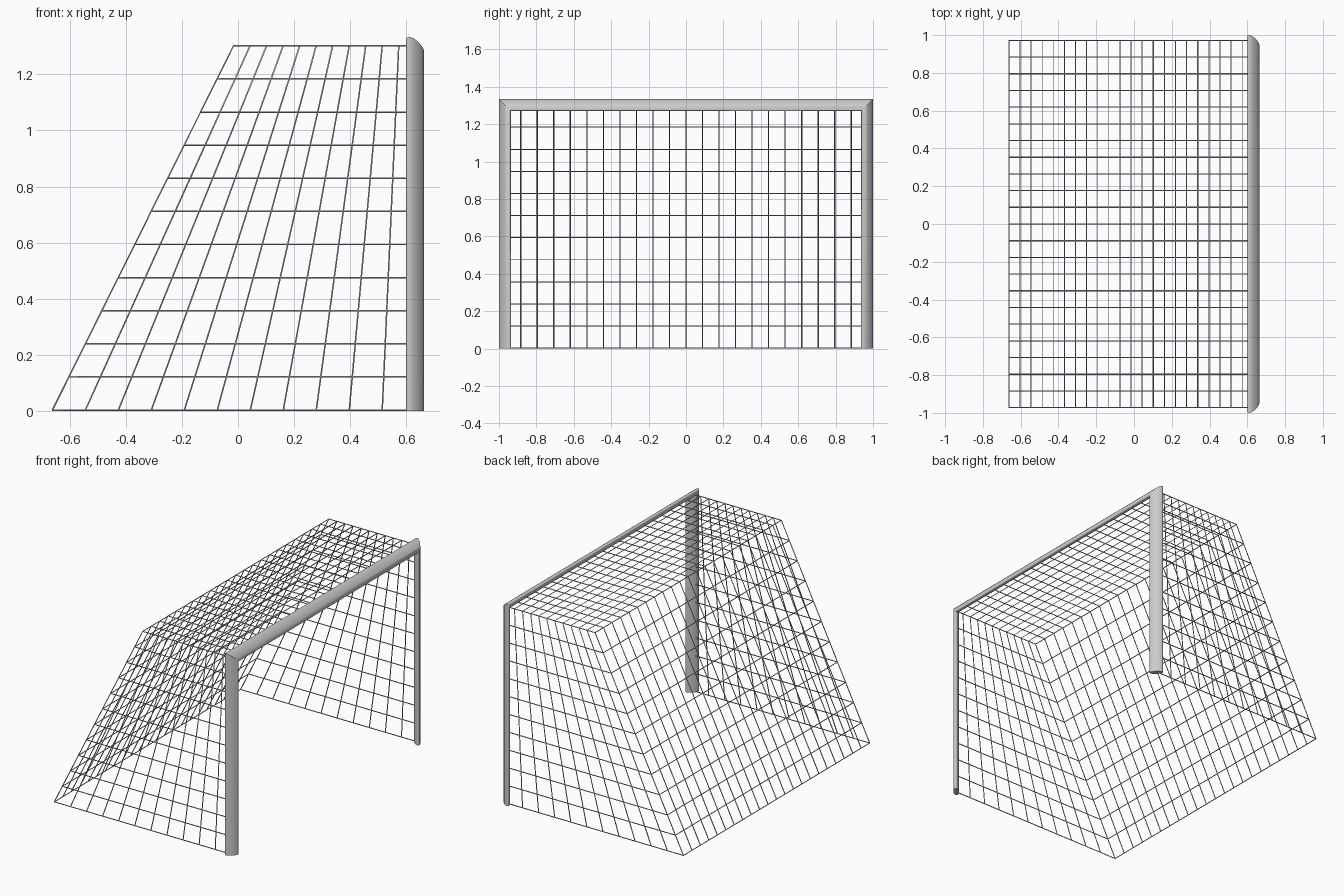
import bpy, bmesh
from math import sin, cos, pi
from mathutils import Vector

if "Cube" in bpy.data.objects:
    bpy.data.objects.remove(bpy.data.objects["Cube"])

R = 0.032                      # frame tube radius
SKEW = pi / 4                  # phase that flattens the posts diagonally
PX, PY, PZ = 0.632, 0.968, 1.302   # tube centre lines
CORD = 0.003                   # net cord radius
BOT = Vector((-0.662, 0, CORD))    # back bottom edge of net
TOP = Vector((-0.016, 0, PZ))      # back top edge of net
ROWS, COLS = 11, 22
NY = 0.972                     # half width of net


def add_object(name, data):
    ob = bpy.data.objects.new(name, data)
    bpy.context.collection.objects.link(ob)
    return ob


def at_y(p, y):
    return Vector((p.x, y, p.z))


# Goal frame: one tube swept up, across and down with mitred corners;
# its section is an oval leaning toward the outer back
SIDES = 24
bm = bmesh.new()
rings = []
for side, is_top in ((-1, 0), (-1, 1), (1, 1), (1, 0)):
    ring = []
    for i in range(SIDES):
        a = 2 * pi * i / SIDES
        out = R * sin(a - SKEW)
        ring.append(bm.verts.new((PX + R * cos(a), side * (PY + out),
                                  PZ + out if is_top else 0)))
    rings.append(ring)
for a, b in zip(rings, rings[1:]):
    for i in range(SIDES):
        j = (i + 1) % SIDES
        bm.faces.new((a[i], a[j], b[j], b[i]))
bm.faces.new(rings[0])
bm.faces.new(rings[-1])
bmesh.ops.recalc_face_normals(bm, faces=bm.faces)
mesh = bpy.data.meshes.new("goal_frame")
bm.to_mesh(mesh)
bm.free()
frame = add_object("goal_frame", mesh)
bpy.context.view_layer.objects.active = frame
frame.select_set(True)
bpy.ops.object.shade_smooth_by_angle(angle=0.6)
frame.select_set(False)


# Net cords: round bevelled poly curves
def make_net(name, paths):
    cu = bpy.data.curves.new(name, 'CURVE')
    cu.dimensions = '3D'
    cu.bevel_depth = CORD
    cu.bevel_resolution = 1
    cu.use_fill_caps = True
    for path in paths:
        sp = cu.splines.new('POLY')
        sp.points.add(len(path) - 1)
        for pt, co in zip(sp.points, path):
            pt.co = (*co, 1)
    ob = add_object(name, cu)
    bpy.context.view_layer.objects.active = ob
    ob.select_set(True)
    bpy.ops.object.convert(target='MESH')
    ob.select_set(False)


front_bot, front_top = Vector((PX, 0, CORD)), Vector((PX, 0, PZ))

# Level cords: from one post round the back to the other post
levels = []
for j in range(ROWS + 1):
    f, b = front_bot.lerp(front_top, j / ROWS), BOT.lerp(TOP, j / ROWS)
    levels.append([at_y(f, -NY), at_y(b, -NY), at_y(b, NY), at_y(f, NY)])
make_net("net_level_cords", levels)

# Hoop cords: up one side, across the top and down the other side
hoops = []
for i in range(1, ROWS):
    lo, hi = BOT.lerp(front_bot, i / ROWS), TOP.lerp(front_top, i / ROWS)
    hoops.append([at_y(lo, -NY), at_y(hi, -NY), at_y(hi, NY), at_y(lo, NY)])
make_net("net_hoop_cords", hoops)

# Drop cords: from the crossbar over the top and down the sloping back
drops = []
for k in range(COLS + 1):
    y = -NY + 2 * NY * k / COLS
    drops.append([at_y(front_top, y), at_y(TOP, y), at_y(BOT, y)])
make_net("net_drop_cords", drops)
